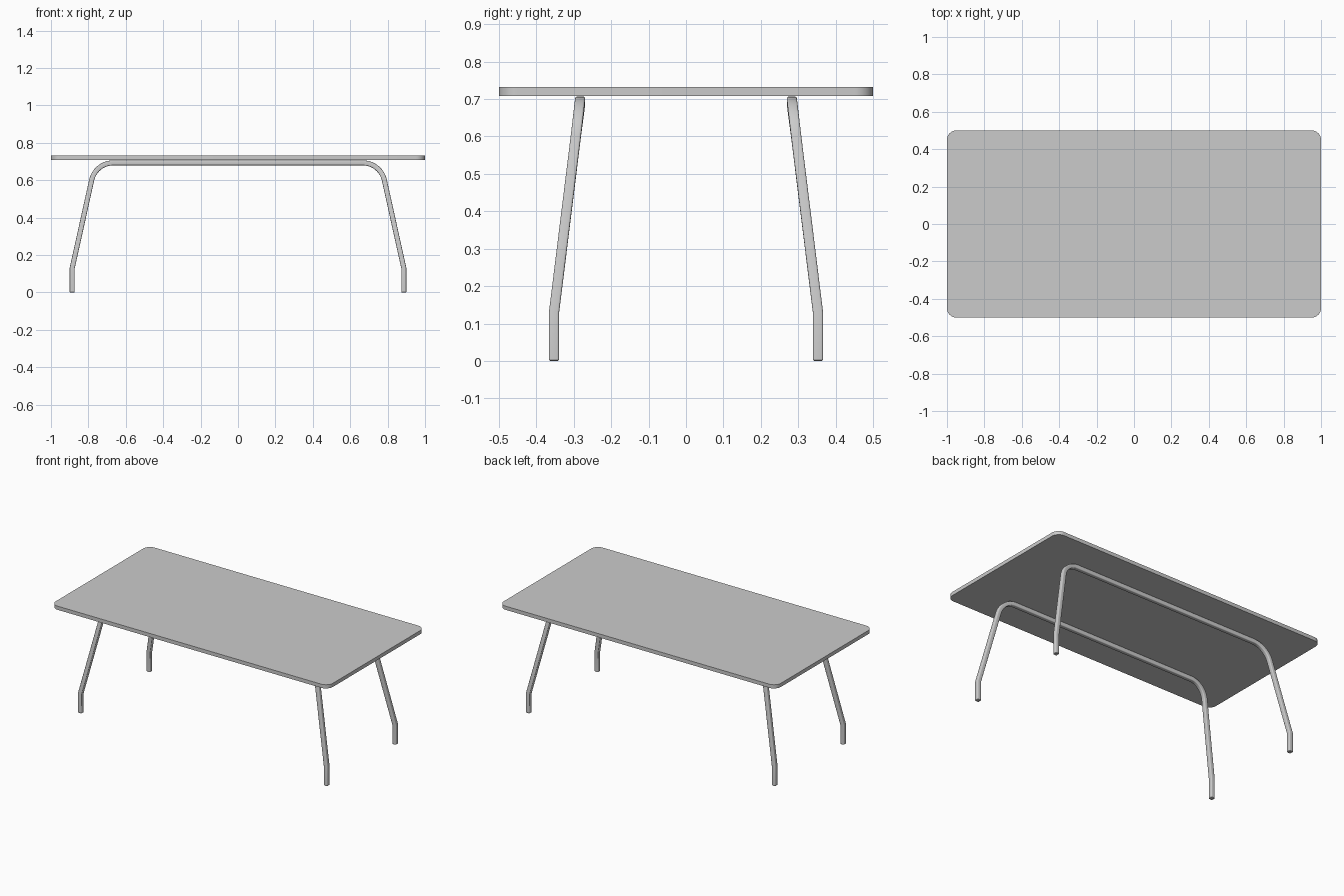
import bpy, bmesh, math
from mathutils import Vector

if "Cube" in bpy.data.objects:
    bpy.data.objects.remove(bpy.data.objects["Cube"])


def rounded_rect(hx, hy, r, steps):
    """Counter-clockwise outline of a rounded rectangle."""
    pts = []
    for k, (sx, sy) in enumerate(((1, 1), (-1, 1), (-1, -1), (1, -1))):
        for i in range(steps + 1):
            a = math.pi / 2 * (k + i / steps)
            pts.append((sx * (hx - r) + r * math.cos(a), sy * (hy - r) + r * math.sin(a)))
    return pts


def loft(name, rings):
    """Skin a list of closed point rings and cap both ends."""
    bm = bmesh.new()
    vs = [[bm.verts.new(p) for p in ring] for ring in rings]
    n = len(vs[0])
    for a, b in zip(vs, vs[1:]):
        for i in range(n):
            j = (i + 1) % n
            bm.faces.new((a[i], a[j], b[j], b[i]))
    bm.faces.new(vs[0][::-1])
    bm.faces.new(vs[-1])
    bmesh.ops.recalc_face_normals(bm, faces=bm.faces)
    mesh = bpy.data.meshes.new(name)
    bm.to_mesh(mesh)
    bm.free()
    ob = bpy.data.objects.new(name, mesh)
    bpy.context.collection.objects.link(ob)
    bpy.ops.object.select_all(action='DESELECT')
    ob.select_set(True)
    bpy.context.view_layer.objects.active = ob
    bpy.ops.object.shade_smooth_by_angle(angle=math.radians(32))
    return ob


def fillet(p0, p1, p2, radius, steps):
    """Arc rounding the corner p1 between p0 and p2."""
    d0, d2 = (p0 - p1).normalized(), (p2 - p1).normalized()
    half = d0.angle(d2) / 2
    centre = p1 + (d0 + d2).normalized() * (radius / math.sin(half))
    start = p1 + d0 * (radius / math.tan(half)) - centre
    axis_u = start.normalized()
    axis_v = -d0
    sweep = math.pi - 2 * half
    return [centre + radius * (axis_u * math.cos(sweep * i / steps) +
                               axis_v * math.sin(sweep * i / steps)) for i in range(steps + 1)]


# Table top
outline = rounded_rect(1.0, 0.5, 0.05, 10)
loft("table_top", [[(x, y, z) for x, y in outline] for z in (0.708, 0.732)])


# Bent leg frames, one along the front and one along the back
def leg_frame(name, side):
    foot = Vector((0.887, side * 0.353, 0))
    knee = Vector((0.887, side * 0.353, 0.128))
    corner = Vector((0.762, side * 0.283, 0.693))
    middle = Vector((0, side * 0.283, 0.693))
    half = [foot, foot + Vector((0, 0, 0.003)), knee] + fillet(knee, corner, middle, 0.118, 12)
    path = half + [Vector((-p.x, p.y, p.z)) for p in reversed(half)]
    section = rounded_rect(0.0135, 0.0135, 0.005, 3)
    rings = []
    for i, p in enumerate(path):
        before = (p - path[i - 1]).normalized() if i else Vector((0, 0, 1))
        after = (path[i + 1] - p).normalized() if i < len(path) - 1 else Vector((0, 0, -1))
        t = (before + after).normalized()
        u = Vector((0, 1, 0))
        u = (u - t * u.dot(t)).normalized()
        v = t.cross(u)
        s = 0.8 if i in (0, len(path) - 1) else 1.0   # slightly chamfered foot
        rings.append([p + u * a * s + v * b * s for a, b in section])
    loft(name, rings)


leg_frame("front_leg_frame", -1)
leg_frame("back_leg_frame", 1)
